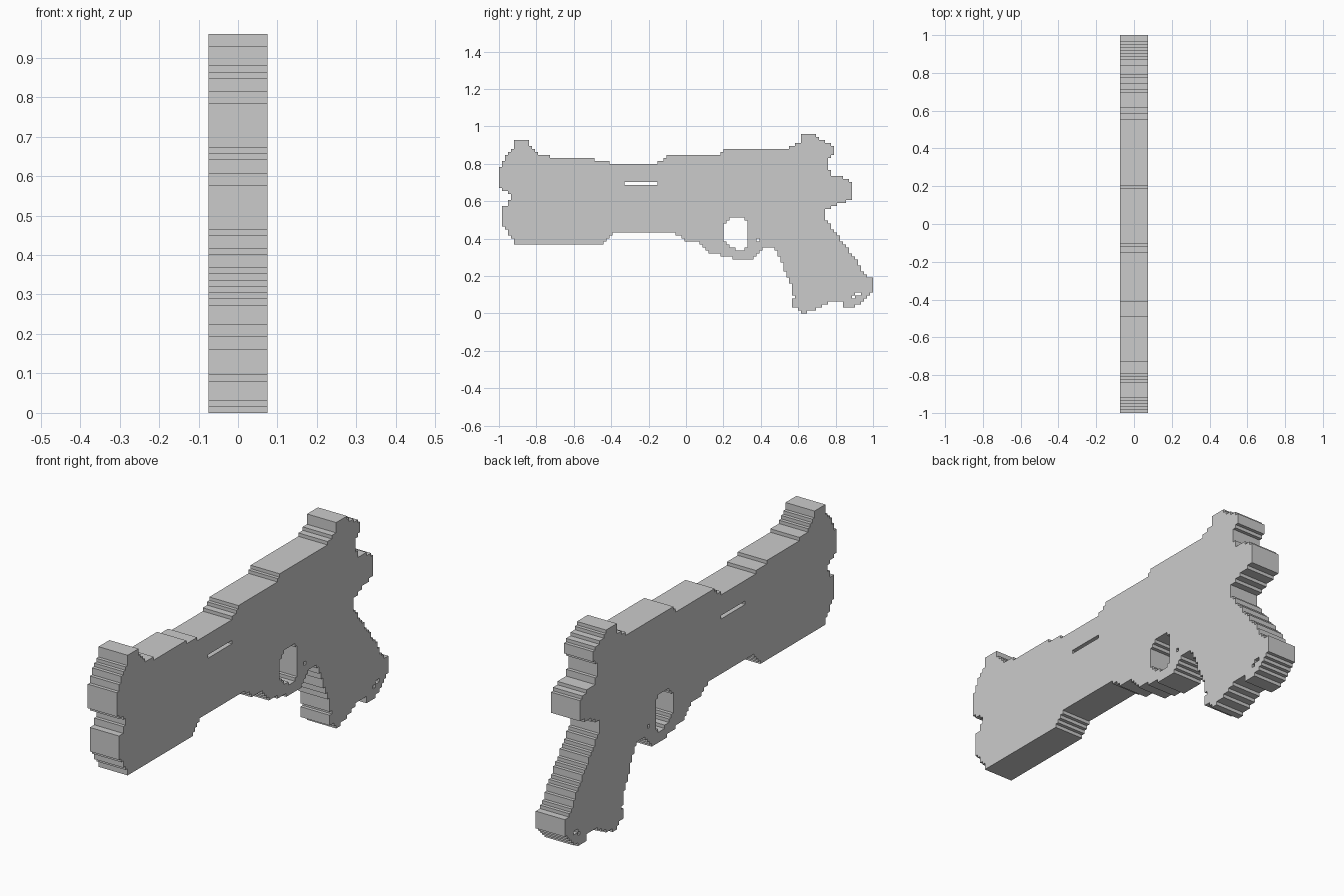
import bpy, bmesh
from mathutils import Vector

PX = 0.016            # size of one stair step
NY, NZ = 125, 60      # steps along y and z
THICK = 0.15


def inside(poly, y, z):
    hit = False
    for (y0, z0), (y1, z1) in zip(poly, poly[1:] + poly[:1]):
        if (z0 > z) != (z1 > z) and y < y0 + (z - z0) * (y1 - y0) / (z1 - z0):
            hit = not hit
    return hit


def box(y0, y1, z0, z1):
    return [(y0, z0), (y1, z0), (y1, z1), (y0, z1)]


# Body: barrel end, top line, rear bulge, then back along the underside
body = [(-1, .69), (-1, .77), (-.97, .83), (-.92, .88), (-.92, .928), (-.84, .928),
        (-.835, .895), (-.79, .85), (-.73, .848), (-.73, .832), (-.495, .832),
        (-.495, .816), (-.40, .816), (-.40, .80), (-.155, .80), (-.095, .848),
        (.175, .848), (.20, .88), (.555, .88), (.56, .896), (.61, .92), (.62, .96),
        (.695, .96), (.705, .94), (.75, .92), (.79, .89), (.79, .85), (.76, .83), (.76, .77),
        (.79, .736), (.83, .736), (.85, .72), (.89, .704), (.89, .62), (.86, .60),
        (.80, .58), (.745, .55), (.745, .49), (.45, .36), (.41, .352), (.395, .33),
        (.345, .288), (.255, .288), (.25, .304), (.19, .304), (.185, .32), (.13, .32),
        (.09, .355), (.06, .384), (0, .39), (-.065, .432), (-.385, .432), (-.455, .368),
        (-.91, .368), (-.925, .40), (-.985, .475), (-.985, .576), (-.952, .576),
        (-.952, .608), (-.936, .608), (-.936, .64), (-.98, .66)]

# Grip slanting down from the rear of the body
grip = [(.40, .352), (.46, .352), (.49, .325), (.515, .26), (.575, .13), (.575, .096),
        (.585, .09), (.575, .075), (.575, .032), (.61, .016), (.62, 0), (.64, 0),
        (.645, .016), (.69, .022), (.75, .05), (.78, .064), (.84, .064), (.85, .032),
        (.90, .032), (.94, .06), (.985, .10), (1, .12), (1, .18), (.95, .22), (.90, .30),
        (.78, .46), (.745, .50), (.70, .60), (.40, .60)]

# Openings: slot, trigger opening, small pinholes
holes = [box(-.328, -.16, .688, .704),
         [(.20, .384), (.20, .48), (.25, .515), (.30, .515), (.335, .48),
          (.335, .39), (.315, .336), (.28, .336), (.23, .355)],
         box(.376, .392, .384, .40),
         box(.904, .936, .096, .112),
         box(.888, .904, .08, .096)]

# Stair-stepped sheet from grid cells inside the profiles
bm = bmesh.new()
verts = {}


def vert(i, k):
    if (i, k) not in verts:
        verts[i, k] = bm.verts.new(Vector((0, -1 + i * PX, k * PX)))
    return verts[i, k]


for i in range(NY):
    for k in range(NZ):
        y, z = -1 + (i + .5) * PX, (k + .5) * PX
        solid = inside(body, y, z) or inside(grip, y, z)
        if solid and not any(inside(h, y, z) for h in holes):
            bm.faces.new([vert(i, k), vert(i + 1, k), vert(i + 1, k + 1), vert(i, k + 1)])
bmesh.ops.dissolve_limit(bm, angle_limit=.01, verts=bm.verts[:], edges=bm.edges[:])

mesh = bpy.data.meshes.new("toy_pistol_silhouette")
bm.to_mesh(mesh)
bm.free()
obj = bpy.data.objects.new("toy_pistol_silhouette", mesh)
bpy.context.collection.objects.link(obj)

# Give the sheet its even thickness about x = 0
solid = obj.modifiers.new("thickness", 'SOLIDIFY')
solid.thickness = THICK
solid.offset = 0
